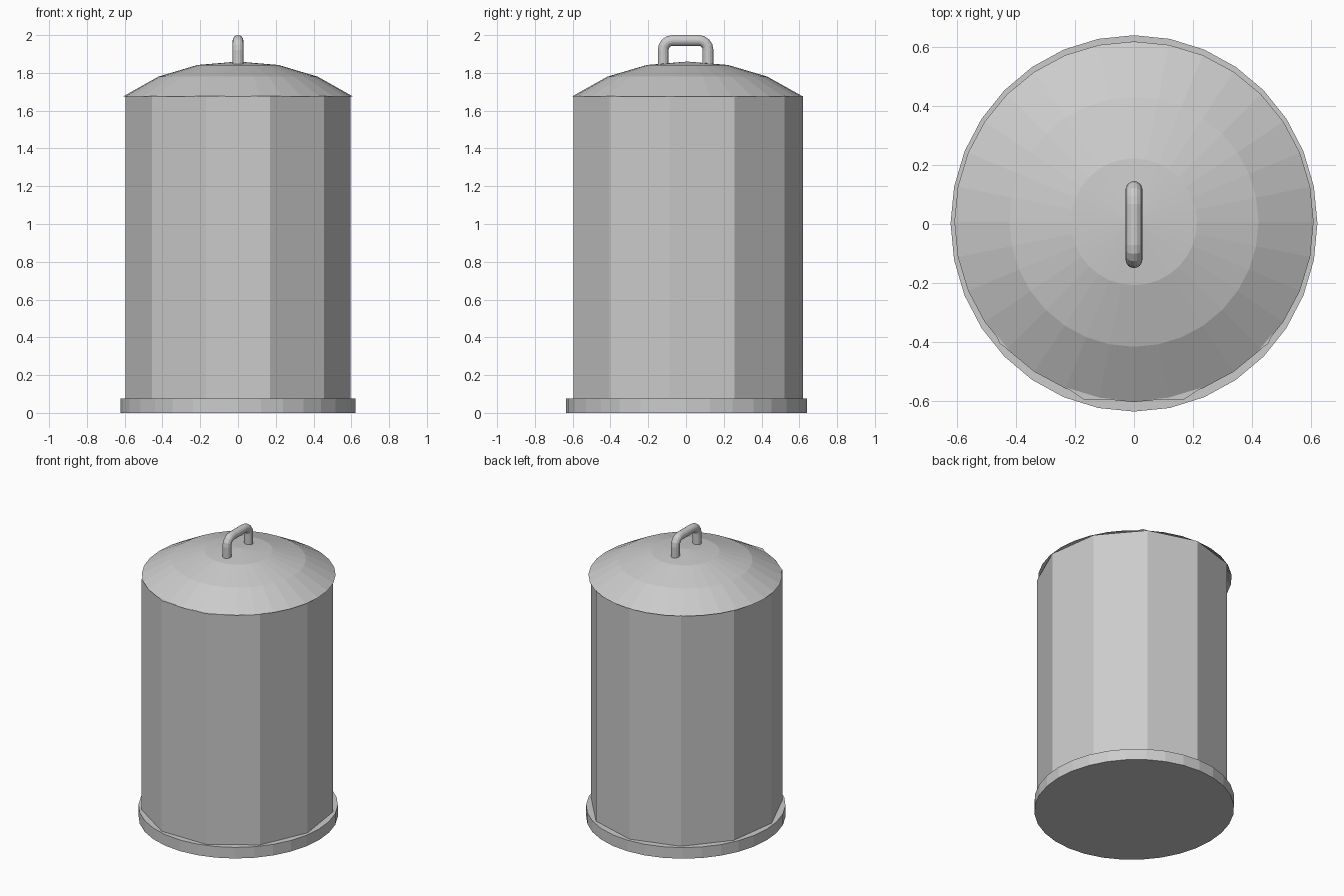
import bpy, bmesh
from math import sin, cos, pi

if "Cube" in bpy.data.objects:
    bpy.data.objects.remove(bpy.data.objects["Cube"])


def make_object(name, bm):
    bmesh.ops.recalc_face_normals(bm, faces=bm.faces)
    mesh = bpy.data.meshes.new(name)
    bm.to_mesh(mesh)
    bm.free()
    obj = bpy.data.objects.new(name, mesh)
    bpy.context.collection.objects.link(obj)
    return obj


def ring(bm, n, rx, ry, cy, z):
    """Ring of n vertices with its first vertex at the back (+y)."""
    return [bm.verts.new((rx * sin(2 * pi * i / n), cy + ry * cos(2 * pi * i / n), z))
            for i in range(n)]


def bridge(bm, a, b):
    n = len(a)
    for i in range(n):
        bm.faces.new((a[i], a[(i + 1) % n], b[(i + 1) % n], b[i]))


def drum(name, n, rx, ry, cy, z0, z1):
    bm = bmesh.new()
    low, high = ring(bm, n, rx, ry, cy, z0), ring(bm, n, rx, ry, cy, z1)
    bridge(bm, low, high)
    bm.faces.new(low)
    bm.faces.new(high)
    return make_object(name, bm)


# Round foot and eleven-sided body
drum("base_rim", 32, 0.622, 0.638, 0.002, 0.0, 0.077)
drum("body", 11, 0.602, 0.62, 0.0, 0.06, 1.677)

# Shallow domed lid, an open shell
bm = bmesh.new()
rings = [ring(bm, 32, r, r * 1.004, 0.0075, z)
         for r, z in ((0.609, 1.675), (0.422, 1.78), (0.214, 1.842))]
for lower, upper in zip(rings, rings[1:]):
    bridge(bm, lower, upper)
apex = bm.verts.new((0, 0.0075, 1.86))
for i in range(32):
    bm.faces.new((rings[-1][i], rings[-1][(i + 1) % 32], apex))
make_object("lid", bm)

# Bent tube handle: straight legs with rounded corners, in the yz plane
tube, bend, half, top = 0.0285, 0.05, 0.119, 1.9715
path = [(-half, 1.83, 0.0)]                     # y, z, turning angle
for side, start in ((-1, 0.0), (1, pi / 2)):
    for k in range(5):
        t = start + k * pi / 8
        path.append((side * (half - bend) - bend * cos(t),
                     top - bend + bend * sin(t), t))
path.append((half, 1.83, pi))

bm = bmesh.new()
loops = []
for y, z, t in path:
    loops.append([bm.verts.new((tube * cos(a),
                                y - 0.002 - tube * sin(a) * cos(t),
                                z + tube * sin(a) * sin(t)))
                  for a in (2 * pi * j / 16 for j in range(16))])
for a, b in zip(loops, loops[1:]):
    bridge(bm, a, b)
bm.faces.new(loops[0])
bm.faces.new(loops[-1])
make_object("handle", bm)
